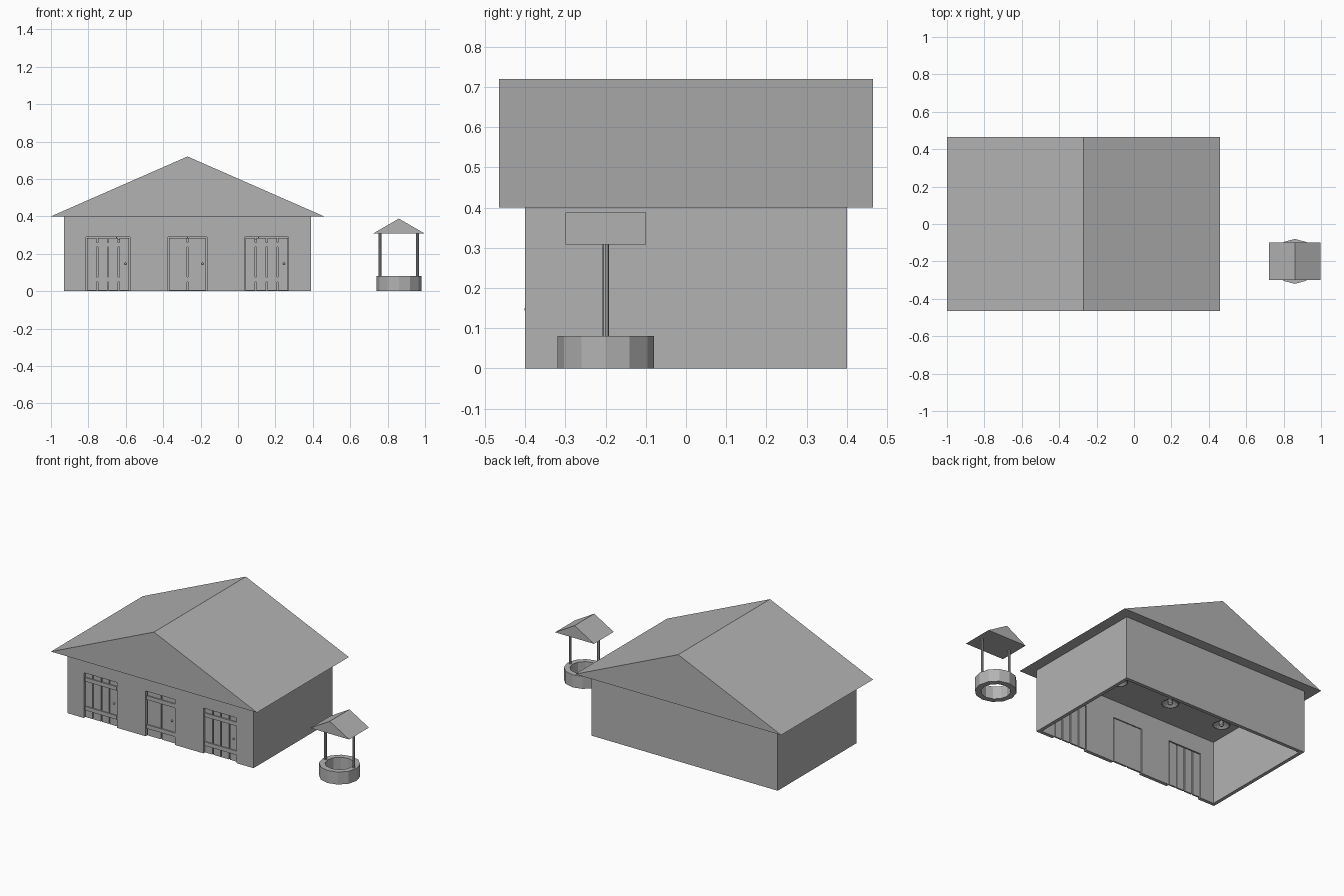
import bpy, bmesh, math

if "Cube" in bpy.data.objects:
    bpy.data.objects.remove(bpy.data.objects["Cube"])

GREY = bpy.data.materials.new("plain grey")
GREY.diffuse_color = (0.45, 0.45, 0.45, 1)
GREY.use_nodes = True
GREY.node_tree.nodes["Principled BSDF"].inputs["Base Color"].default_value = GREY.diffuse_color


def make(name, bm):
    bmesh.ops.recalc_face_normals(bm, faces=bm.faces[:])
    me = bpy.data.meshes.new(name)
    bm.to_mesh(me)
    bm.free()
    me.materials.append(GREY)
    ob = bpy.data.objects.new(name, me)
    bpy.context.collection.objects.link(ob)
    return ob


def extrude(name, pts, direction):
    """Closed solid from a planar outline pushed along a direction."""
    bm = bmesh.new()
    face = bm.faces.new([bm.verts.new(p) for p in pts])
    geo = bmesh.ops.extrude_face_region(bm, geom=[face], use_keep_orig=True)["geom"]
    bmesh.ops.translate(bm, vec=direction,
                        verts=[v for v in geo if isinstance(v, bmesh.types.BMVert)])
    return make(name, bm)


def box(name, x0, x1, y0, y1, z0, z1):
    return extrude(name, [(x0, y0, z0), (x1, y0, z0), (x1, y1, z0), (x0, y1, z0)],
                   (0, 0, z1 - z0))


def gable(name, x0, x1, y0, y1, z0, z1):
    return extrude(name, [(x0, y0, z0), (x1, y0, z0), ((x0 + x1) / 2, y0, z1)],
                   (0, y1 - y0, 0))


def lathe(name, profile, n, loc, closed=False):
    """Revolve (radius, z) points around z; optionally join the profile ends."""
    bm = bmesh.new()
    rings = [[bm.verts.new((loc[0] + r * math.cos(2 * math.pi * i / n),
                            loc[1] + r * math.sin(2 * math.pi * i / n), loc[2] + z))
              for i in range(n)] for r, z in profile]
    pairs = list(zip(rings, rings[1:])) + ([(rings[-1], rings[0])] if closed else [])
    for a, b in pairs:
        for i in range(n):
            j = (i + 1) % n
            bm.faces.new((a[i], a[j], b[j], b[i]))
    if not closed:
        bm.faces.new(rings[0])
        bm.faces.new(rings[-1])
    return make(name, bm)


# House: open-bottomed walls; the front wall is one outline with door notches
X0, X1, Y0, Y1, H, T = -0.93, 0.39, -0.40, 0.40, 0.40, 0.022
DOOR_TOP = 0.29
DOORS = [("left", -0.813, -0.577, 4), ("middle", -0.375, -0.165, 2),
         ("right", 0.035, 0.271, 4)]
outline = [(X0, Y0, H), (X0, Y0, 0)]
for _, a, b, _ in DOORS:
    outline += [(a, Y0, 0), (a, Y0, DOOR_TOP), (b, Y0, DOOR_TOP), (b, Y0, 0)]
outline += [(X1, Y0, 0), (X1, Y0, H)]
extrude("front_wall", outline, (0, T, 0))
extrude("side_and_back_walls",
        [(X0, Y0 + T, 0), (X0, Y1, 0), (X1, Y1, 0), (X1, Y0 + T, 0),
         (X1 - T, Y0 + T, 0), (X1 - T, Y1 - T, 0), (X0 + T, Y1 - T, 0), (X0 + T, Y0 + T, 0)],
        (0, 0, H))
gable("house_roof", -1.0, 0.46, -0.465, 0.465, H, 0.72)

# Doors: recessed planks with gaps, two battens and a round knob
GAP = 0.007
for side, a, b, count in DOORS:
    left, right = a + 0.005, b - 0.005
    w = (right - left + GAP) / count
    for i in range(count):
        x = left + i * w
        box(f"{side}_door_plank", x, x + w - GAP, Y0 + 0.010, Y0 + T - 0.002,
            0.004, DOOR_TOP - 0.005)
    for z in (0.05, 0.235):
        box(f"{side}_door_batten", left, right, Y0 + 0.003, Y0 + 0.010, z, z + 0.025)
    if count == 2:
        box("middle_door_backing", left, right, Y0 + T - 0.002, Y0 + T, 0.004, DOOR_TOP - 0.005)
    bm = bmesh.new()
    bmesh.ops.create_uvsphere(bm, u_segments=10, v_segments=6, radius=0.006)
    bmesh.ops.translate(bm, verts=bm.verts, vec=(right - 0.02, Y0 + 0.004, 0.147))
    make(f"{side}_door_knob", bm)

# Hanging lamps: cord, conical shade, bulb
for x in (-0.65, -0.27, 0.11):
    lathe("lamp_cord", [(0.003, 0.02), (0.003, 0.15)], 6, (x, 0, 0.25))
    lathe("lamp_shade", [(0.052, 0), (0.012, 0.03), (0.010, 0.027), (0.048, 0)],
          16, (x, 0, 0.25), closed=True)
    lathe("lamp_bulb", [(0.006, -0.008), (0.014, 0), (0.012, 0.028)], 10, (x, 0, 0.25))

# Well: twelve-sided ring, two posts, little gable roof
WX, WY = 0.86, -0.20
lathe("well_ring", [(0.12, 0), (0.12, 0.08), (0.085, 0.08), (0.085, 0)], 12,
      (WX, WY, 0), closed=True)
for s in (-1, 1):
    lathe("well_post", [(0.008, 0.075), (0.008, 0.31)], 8, (WX + s * 0.1, WY, 0))
gable("well_roof", WX - 0.138, WX + 0.138, WY - 0.10, WY + 0.10, 0.308, 0.388)
